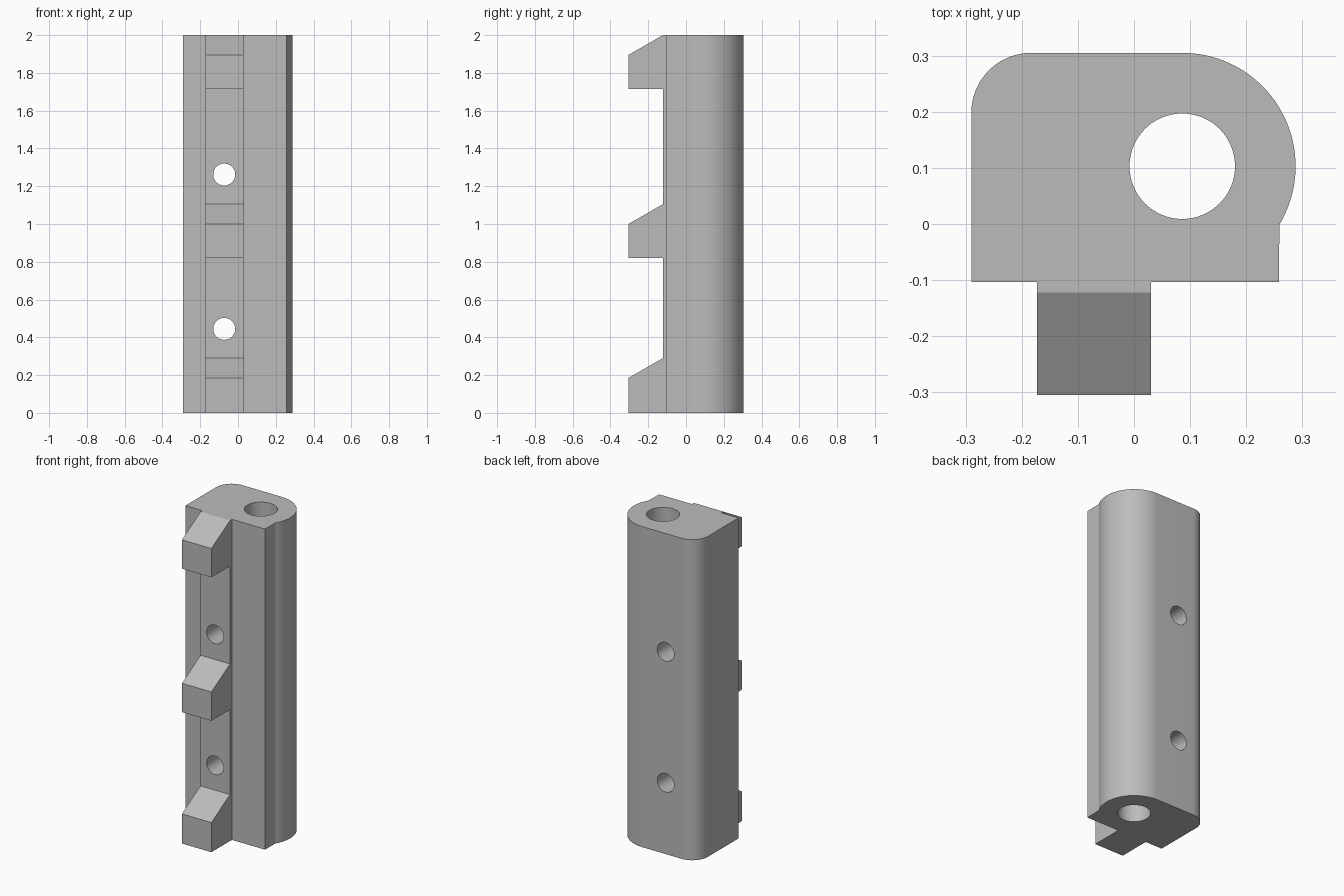
import bpy
import bmesh
from math import pi, cos, sin, radians, atan2
from mathutils import Matrix, Vector

default = bpy.data.objects.get("Cube")
if default:
    bpy.data.objects.remove(default, do_unlink=True)

grey = bpy.data.materials.new("light grey")
grey.use_nodes = True
grey.diffuse_color = (0.5, 0.5, 0.5, 1)
grey.node_tree.nodes["Principled BSDF"].inputs["Base Color"].default_value = (0.5, 0.5, 0.5, 1)


def add_object(name, bm):
    bmesh.ops.recalc_face_normals(bm, faces=bm.faces)
    mesh = bpy.data.meshes.new(name)
    bm.to_mesh(mesh)
    bm.free()
    mesh.materials.append(grey)
    obj = bpy.data.objects.new(name, mesh)
    bpy.context.collection.objects.link(obj)
    return obj


def extrude(name, points, direction):
    bm = bmesh.new()
    face = bm.faces.new([bm.verts.new(p) for p in points])
    result = bmesh.ops.extrude_face_region(bm, geom=[face])
    verts = [g for g in result["geom"] if isinstance(g, bmesh.types.BMVert)]
    bmesh.ops.translate(bm, verts=verts, vec=Vector(direction))
    return add_object(name, bm)


def cylinder(name, radius, depth, matrix):
    bm = bmesh.new()
    bmesh.ops.create_cone(bm, cap_ends=True, segments=64, radius1=radius,
                          radius2=radius, depth=depth, matrix=matrix)
    return add_object(name, bm)


def arc(cx, cy, r, start, end, steps):
    angles = [start + (end - start) * i / steps for i in range(steps + 1)]
    return [(cx + r * cos(a), cy + r * sin(a), 0) for a in angles]


HEIGHT = 2.0
LEFT, RIGHT, FRONT, BACK = -0.29, 0.258, -0.103, 0.305
BORE_X, BORE_Y, ROUND = 0.086, 0.103, 0.202
CORNER = 0.107

# Upright body: large barrel round on one side, small rounded back corner
start = atan2(-BORE_Y, RIGHT - BORE_X)
outline = [(LEFT, FRONT, 0), (RIGHT, FRONT, 0)]
outline += arc(BORE_X, BORE_Y, ROUND, start, pi / 2, 40)
outline += arc(LEFT + CORNER, BACK - CORNER, CORNER, pi / 2, pi, 24)
body = extrude("hinge_body", outline, (0, 0, HEIGHT))

# Raised front rail carrying three sloped teeth
RAIL_X, RAIL_W, RAIL_Y, TOOTH_Y = -0.173, 0.203, -0.122, -0.305
profile = [(-0.05, 0), (TOOTH_Y, 0), (TOOTH_Y, 0.185), (RAIL_Y, 0.29)]
for base in (0.82, 1.715):
    profile += [(RAIL_Y, base), (TOOTH_Y, base),
                (TOOTH_Y, base + 0.18), (RAIL_Y, base + 0.285)]
profile.append((-0.05, HEIGHT))
rail = extrude("toothed_rail", [(RAIL_X, y, z) for y, z in profile], (RAIL_W, 0, 0))

# Vertical pin bore and two cross holes
cutters = [cylinder("pin_bore_cutter", 0.094, 3,
                    Matrix.Translation((BORE_X, BORE_Y, 1)))]
for z in (0.445, 1.262):
    turn = Matrix.Translation((-0.073, 0, z)) @ Matrix.Rotation(pi / 2, 4, "X")
    cutters.append(cylinder("screw_hole_cutter", 0.058, 1, turn))

for helper in [rail] + cutters:
    helper.hide_render = True
    mod = body.modifiers.new(helper.name, "BOOLEAN")
    mod.operation = "UNION" if helper == rail else "DIFFERENCE"
    mod.solver = "EXACT"
    mod.object = helper

# Bake the solid and remove the helpers
bpy.context.view_layer.update()
depsgraph = bpy.context.evaluated_depsgraph_get()
solid = bpy.data.meshes.new_from_object(body.evaluated_get(depsgraph))
body.modifiers.clear()
body.data = solid
for helper in [rail] + cutters:
    bpy.data.objects.remove(helper, do_unlink=True)

# Smooth rounds, crisp edges
bpy.ops.object.select_all(action="DESELECT")
body.select_set(True)
bpy.context.view_layer.objects.active = body
bpy.ops.object.shade_smooth_by_angle(angle=radians(25))
